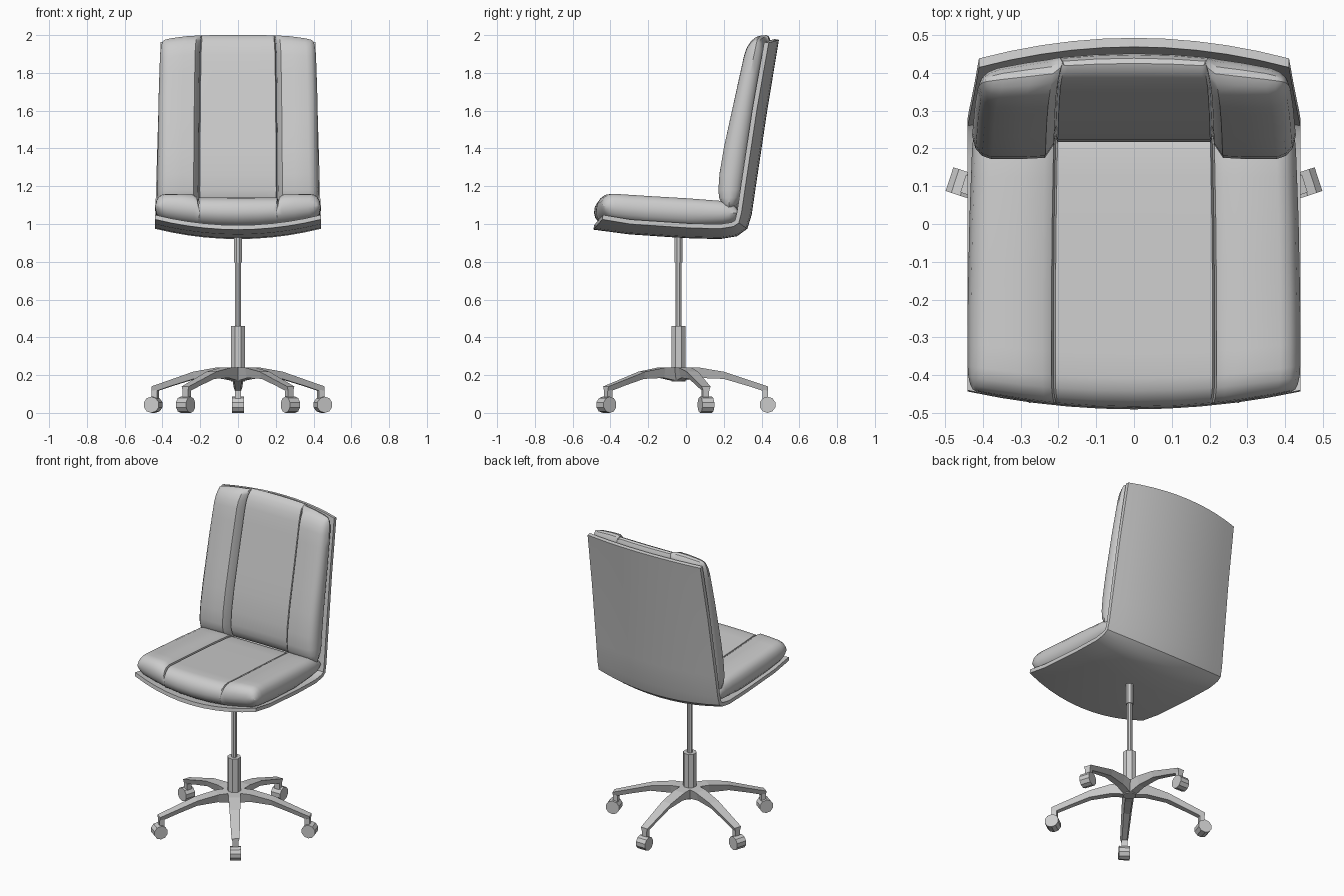
import bpy, bmesh, math
from mathutils import Vector, Matrix

cube = bpy.data.objects.get("Cube")
if cube:
    bpy.data.objects.remove(cube, do_unlink=True)

grey = bpy.data.materials.new("light grey")
grey.use_nodes = True
grey.diffuse_color = (0.6, 0.6, 0.6, 1)
grey.node_tree.nodes["Principled BSDF"].inputs["Base Color"].default_value = (0.6, 0.6, 0.6, 1)

PIVOT = Vector((0, -0.04, 0))
SEAM = 0.485


def finish(name, bm, smooth=None):
    bmesh.ops.remove_doubles(bm, verts=bm.verts, dist=0.0005)
    bmesh.ops.recalc_face_normals(bm, faces=bm.faces)
    mesh = bpy.data.meshes.new(name)
    bm.to_mesh(mesh)
    bm.free()
    mesh.materials.append(grey)
    ob = bpy.data.objects.new(name, mesh)
    bpy.context.collection.objects.link(ob)
    if smooth:
        bpy.ops.object.select_all(action='DESELECT')
        ob.select_set(True)
        bpy.context.view_layer.objects.active = ob
        bpy.ops.object.shade_smooth_by_angle(angle=math.radians(smooth))
    return ob


def along(points, v):
    """Point at parameter v (0..1) on an evenly indexed polyline."""
    s = v * (len(points) - 1)
    i = min(int(s), len(points) - 2)
    return Vector(points[i]).lerp(Vector(points[i + 1]), s - i)


def add_grid(bm, rows):
    grid = [[bm.verts.new(p) for p in row] for row in rows]
    for a, b in zip(grid, grid[1:]):
        for j in range(len(a) - 1):
            bm.faces.new((a[j], a[j + 1], b[j + 1], b[j]))


def rounded(d, r):
    return 1.0 if d >= r else math.sqrt(max(0, 1 - (1 - d / r) ** 2))


def pad(name, front, rear, widths, depth, lift, bow):
    """Stuffed cushion between two profiles, with rounded rim, two seams and side bolsters."""
    half = [0, 0.25, 0.45, SEAM - 0.012, SEAM, SEAM + 0.012, 0.55, 0.7, 0.88, 0.94, 0.98, 1]
    us = [-u for u in half[:0:-1]] + half
    ends = [0, 0.008, 0.03, 0.065, 0.11]
    vs = ends + [0.2, 0.35, 0.5, 0.65, 0.8] + [1 - e for e in reversed(ends)]
    depth = Vector(depth)
    bm = bmesh.new()
    for side in (1, -1):
        rows = []
        for v in vs:
            row = []
            tip = rounded(v, 0.11) * rounded(1 - v, 0.11)
            for u in us:
                a = abs(u)
                f = rounded(1 - a, 0.12) * tip
                bolster = lift * min(1, max(0, (a - SEAM) / 0.07))
                groove = 0.018 if abs(a - SEAM) < 0.001 else 0
                top = along(front, v) + depth * (bolster - groove)
                low = along(rear, v) + depth * 0.05 * u * u
                t = 0.45 + 0.55 * f if side > 0 else 0.45 * (1 - f)
                p = low.lerp(top, t) + Vector(bow(u, v))
                x = u * along(widths, v).x * (0.95 + 0.05 * tip)
                row.append((x, p.x, p.y))
            rows.append(row)
        add_grid(bm, rows)
    return finish(name, bm, 35)


# Cushions: profiles are (y, z) pairs along the middle
pad("seat_cushion",
    [(-0.49, 1.145), (-0.24, 1.13), (0.02, 1.115), (0.28, 1.095)],
    [(-0.485, 0.99), (-0.24, 0.965), (0.02, 0.95), (0.28, 0.96)],
    [(0.44, 0), (0.44, 0), (0.435, 0), (0.425, 0)],
    (0, 1), 0.02, lambda u, v: (0.045 * u * u * (1 - v) ** 3, 0))
pad("back_cushion",
    [(0.21, 1.08), (0.225, 1.31), (0.275, 1.54), (0.325, 1.77), (0.375, 2.0)],
    [(0.325, 1.08), (0.355, 1.31), (0.39, 1.54), (0.425, 1.77), (0.465, 2.0)],
    [(0.43, 0), (0.425, 0), (0.42, 0), (0.41, 0)],
    (-1, 0), 0.045, lambda u, v: (0, -0.025 * u ** 4 * v ** 3))

# Bent shell: one curved sheet with a thickness, wrapping below and behind the cushions
outline = [(-0.49, 0.97), (-0.3, 0.945), (0, 0.925), (0.18, 0.92), (0.27, 0.935),
           (0.325, 0.975), (0.348, 1.05), (0.37, 1.2), (0.43, 1.6), (0.492, 1.975)]
outline = [Vector(p) for p in outline]
rows_out, rows_in = [], []
for i, p in enumerate(outline):
    d = (outline[min(i + 1, len(outline) - 1)] - outline[max(i - 1, 0)]).normalized()
    inward = Vector((-d.y, d.x))
    width = 0.44 - 0.03 * max(0, p.y - 0.97)
    for rows, thick in ((rows_out, 0), (rows_in, 0.024)):
        row = []
        for k in range(-5, 6):
            u = k / 5
            q = p + inward * (0.055 * u * u + thick)
            if i == 0:
                q.x += 0.04 * u * u
            if i == len(outline) - 1:
                q.y -= 0.025 * u * u
            row.append((u * width, q.x, q.y))
        rows.append(row)
bm = bmesh.new()
add_grid(bm, rows_out)
add_grid(bm, rows_in)
for e in (0, -1):
    add_grid(bm, [rows_out[e], rows_in[e]])
    add_grid(bm, [[r[e] for r in rows_out], [r[e] for r in rows_in]])
finish("seat_shell", bm, 35)


def cylinder(name, radius, low, high, sides=8):
    bm = bmesh.new()
    place = Matrix.Translation(PIVOT + Vector((0, 0, (low + high) / 2)))
    bmesh.ops.create_cone(bm, cap_ends=True, segments=sides, radius1=radius, radius2=radius,
                          depth=high - low, matrix=place @ Matrix.Rotation(math.pi / sides, 4, 'Z'))
    return finish(name, bm)


# Gas lift column
cylinder("column_sleeve", 0.041, 0.165, 0.46)
cylinder("column_rod", 0.017, 0.44, 0.82)
cylinder("column_mount", 0.023, 0.795, 0.96)

# Star base: stations are (radius, top, bottom, half width)
stations = [(0, 0.24, 0.165, 0.038), (0.11, 0.24, 0.185, 0.036), (0.24, 0.218, 0.18, 0.032),
            (0.36, 0.178, 0.145, 0.028), (0.475, 0.14, 0.108, 0.024)]
for n in range(5):
    turn = Matrix.Translation(PIVOT) @ Matrix.Rotation(math.radians(90 + 72 * n), 4, 'Z')

    bm = bmesh.new()
    loops = [[(r, -w, top), (r, w, top), (r, 0.6 * w, low), (r, -0.6 * w, low), (r, -w, top)]
             for r, top, low, w in stations]
    add_grid(bm, loops)
    for loop in (loops[0], loops[-1]):
        bm.faces.new([bm.verts.new(p) for p in loop[:4]])
    bm.transform(turn)
    finish(f"base_leg_{n + 1}", bm)

    # Caster stem and wheel, axle across the leg
    bm = bmesh.new()
    bmesh.ops.create_cube(bm, size=1, matrix=turn @ Matrix.Translation((0.46, 0, 0.09))
                          @ Matrix.Diagonal((0.03, 0.034, 0.06, 1)))
    finish(f"caster_stem_{n + 1}", bm)
    bm = bmesh.new()
    bmesh.ops.create_cone(bm, cap_ends=True, segments=10, radius1=0.043, radius2=0.043, depth=0.066,
                          matrix=turn @ Matrix.Translation((0.472, 0, 0.043))
                          @ Matrix.Rotation(math.pi / 2, 4, 'X'))
    finish(f"caster_wheel_{n + 1}", bm)
